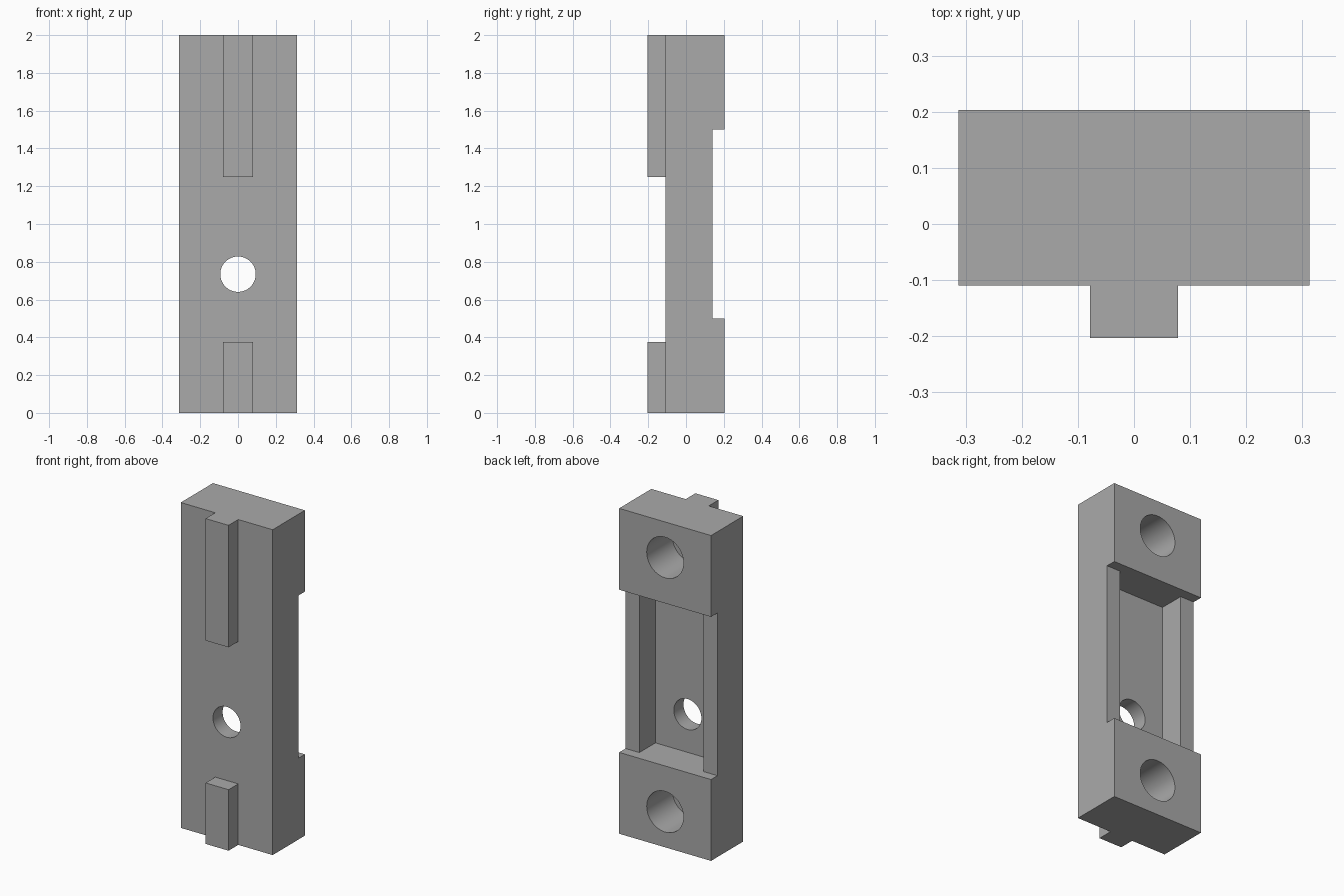
import bpy
import math

cube = bpy.data.objects.get("Cube")
if cube:
    bpy.data.objects.remove(cube, do_unlink=True)

U = 1 / 32            # design unit
FRONT, BACK = -3.5 * U, 6.5 * U


def box(name, x, y, z):
    """Box from (min, max) pairs."""
    bpy.ops.mesh.primitive_cube_add(size=1)
    ob = bpy.context.object
    ob.name = name
    ob.location = [(a + b) / 2 for a, b in (x, y, z)]
    ob.scale = [b - a for a, b in (x, y, z)]
    bpy.ops.object.transform_apply(location=True, rotation=True, scale=True)
    return ob


def bore(name, radius, y, z):
    """Cylinder along y, used for drilling."""
    bpy.ops.mesh.primitive_cylinder_add(
        vertices=64, radius=radius, depth=y[1] - y[0],
        location=(0, (y[0] + y[1]) / 2, z), rotation=(math.pi / 2, 0, 0))
    ob = bpy.context.object
    ob.name = name
    bpy.ops.object.transform_apply(location=True, rotation=True, scale=True)
    return ob


def combine(target, tool, operation):
    tool.hide_render = True
    mod = target.modifiers.new(operation.title(), 'BOOLEAN')
    mod.operation = operation
    mod.solver = 'EXACT'
    mod.object = tool
    bpy.ops.object.select_all(action='DESELECT')
    bpy.context.view_layer.objects.active = target
    target.select_set(True)
    bpy.ops.object.modifier_apply(modifier=mod.name)
    bpy.data.objects.remove(tool, do_unlink=True)


# Main block
body = box("bracket_body", (-10 * U, 10 * U), (FRONT, BACK), (0, 2))

# Locating ribs on the front
for z in ((0, 12 * U), (40 * U, 2)):
    rib = box("rib", (-2.5 * U, 2.5 * U), (-6.5 * U, FRONT + U), z)
    combine(body, rib, 'UNION')

# Shallow full-width step and the deep pocket inside it
middle = (0.5, 1.5)
combine(body, box("step_cutter", (-0.5, 0.5), (4.5 * U, 0.4), middle), 'DIFFERENCE')
combine(body, box("pocket_cutter", (-7 * U, 7 * U), (-0.5 * U, 0.4), middle), 'DIFFERENCE')

# Blind holes in the back of both end blocks
for z in (7 * U, 2 - 7 * U):
    combine(body, bore("blind_hole_cutter", 4 * U, (BACK - 8 * U, 0.4), z), 'DIFFERENCE')

# Through hole in the pocket floor
combine(body, bore("through_hole_cutter", 3 * U, (-0.3, 0.1), 23.5 * U), 'DIFFERENCE')

# Grey material
grey = bpy.data.materials.new("plain grey")
grey.use_nodes = True
colour = (0.4, 0.4, 0.4, 1)
grey.diffuse_color = colour
grey.node_tree.nodes["Principled BSDF"].inputs["Base Color"].default_value = colour
body.data.materials.clear()
body.data.materials.append(grey)
for face in body.data.polygons:
    face.material_index = 0

bpy.ops.object.select_all(action='DESELECT')
body.select_set(True)
bpy.context.view_layer.objects.active = body
bpy.ops.object.shade_smooth_by_angle(angle=math.radians(30))
